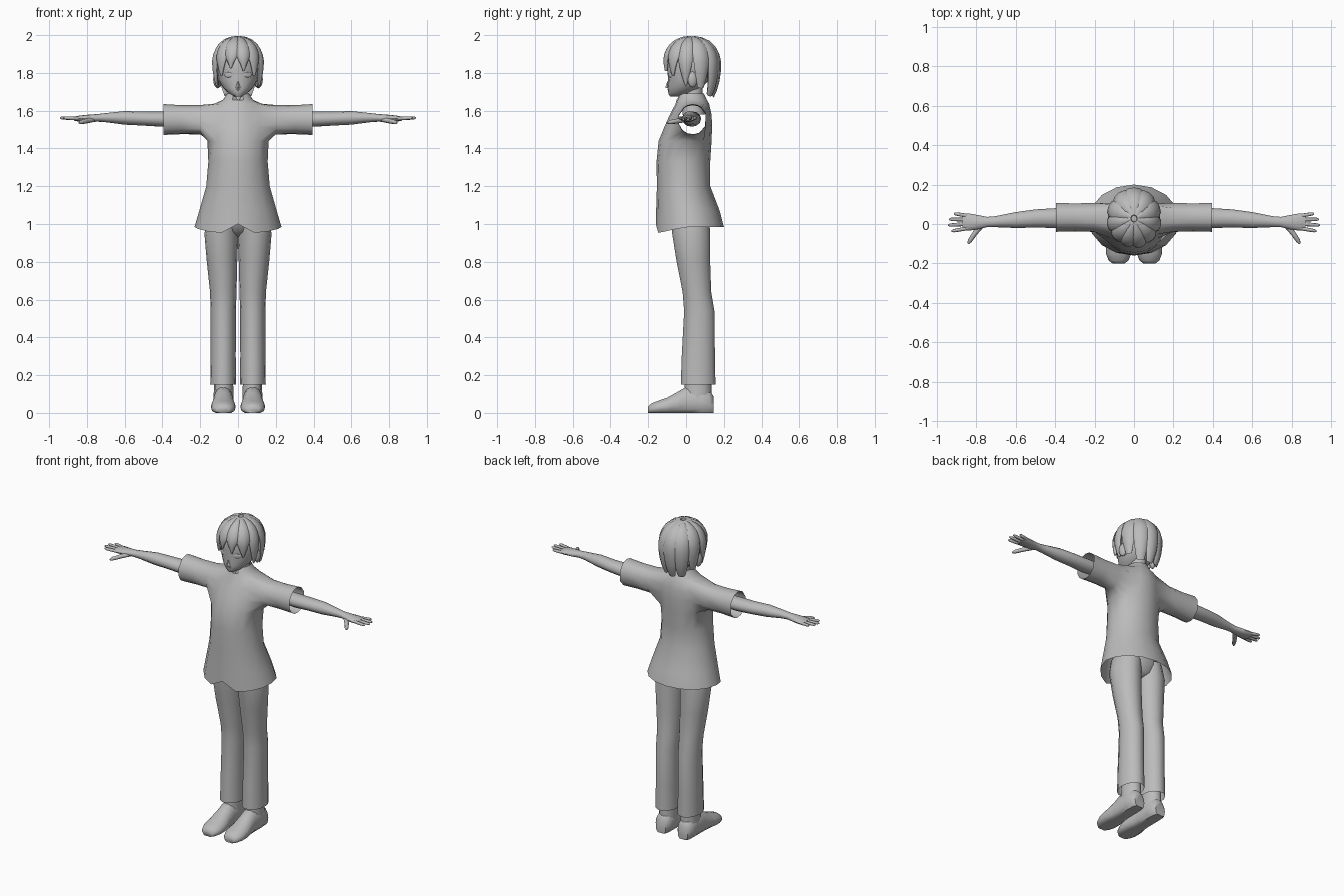
import bpy, bmesh, math
from mathutils import Vector, Matrix

cube = bpy.data.objects.get("Cube")
if cube:
    bpy.data.objects.remove(cube)

grey = bpy.data.materials.new("clay_grey")
grey.use_nodes = True
grey.diffuse_color = (0.5, 0.5, 0.5, 1)
grey.node_tree.nodes["Principled BSDF"].inputs["Base Color"].default_value = (0.5, 0.5, 0.5, 1)
X, Y, Z = Vector((1, 0, 0)), Vector((0, 1, 0)), Vector((0, 0, 1))
parts = []


def finish(name, bm, mirror=False):
    bmesh.ops.recalc_face_normals(bm, faces=bm.faces)
    mesh = bpy.data.meshes.new(name)
    bm.to_mesh(mesh)
    bm.free()
    mesh.materials.append(grey)
    obj = bpy.data.objects.new(name, mesh)
    bpy.context.collection.objects.link(obj)
    if mirror:
        mod = obj.modifiers.new("mirror", "MIRROR")
        mod.use_mirror_merge = False
    parts.append(obj)
    return obj


def ring(c, u, v, n):
    """Ellipse of n points round c with half-axes u and v."""
    return [Vector(c) + u * math.cos(math.tau * k / n) + v * math.sin(math.tau * k / n)
            for k in range(n)]


def loft(bm, rings, caps=True):
    rows = [[bm.verts.new(p) for p in r] for r in rings]
    n = len(rows[0])
    grid = []
    for a, b in zip(rows, rows[1:]):
        grid.append([bm.faces.new((a[k], a[(k + 1) % n], b[(k + 1) % n], b[k])) for k in range(n)])
    if caps:
        bm.faces.new(rows[0])
        bm.faces.new(rows[-1])
    return rows, grid


def flat_rings(table, n):
    """Level rings from rows of z, left x, right x, front y, back y."""
    return [ring(((x0 + x1) / 2, (y0 + y1) / 2, z), X * (x1 - x0) / 2, Y * (y1 - y0) / 2, n)
            for z, x0, x1, y0, y1 in table]


def ball(name, loc, scale, turn=0, mirror=False):
    bm = bmesh.new()
    m = Matrix.Translation(loc) @ Matrix.Rotation(math.radians(turn), 4, 'Z') @ Matrix.Diagonal((*scale, 1))
    bmesh.ops.create_uvsphere(bm, u_segments=12, v_segments=8, radius=1, matrix=m)
    finish(name, bm, mirror)


# Shirt: body loft with its sides opened and pulled out into sleeves
body = [(0.985, .23, -.16, .2), (1.07, .205, -.158, .178), (1.2, .168, -.154, .128),
        (1.33, .157, -.156, .128), (1.44, .162, -.145, .135), (1.52, .155, -.112, .138),
        (1.58, .15, -.085, .135), (1.637, .125, -.055, .122), (1.657, .08, -.05, .11),
        (1.69, .058, -.035, .095)]
bm = bmesh.new()
rows, grid = loft(bm, flat_rings([(z, -a, a, f, b) for z, a, f, b in body], 16), False)
for v in rows[0]:
    v.co.z -= .035 * max(0, -v.co.y / .16)
rows[0][12].co.z = 1.0
rows[-1][12].co.z = 1.64
holes = [grid[i][k] for i in (4, 5, 6) for k in (14, 15, 0, 1, 6, 7, 8, 9)]
bmesh.ops.delete(bm, geom=holes, context='FACES')
for side in (1, -1):
    rim = [e for e in bm.edges if e.is_boundary and
           all(1.4 < v.co.z < 1.639 and v.co.x * side > .04 for v in e.verts)]
    for x, zc, hz, hy in ((.2, 1.552, .078, .078), (.3, 1.552, .077, .075), (.395, 1.553, .082, .078)):
        geom = bmesh.ops.extrude_edge_only(bm, edges=rim)["geom"]
        rim = [g for g in geom if isinstance(g, bmesh.types.BMEdge)]
        for v in [g for g in geom if isinstance(g, bmesh.types.BMVert)]:
            t = math.atan2(v.co.z - zc, v.co.y - .035)
            v.co = (side * x, .035 + hy * math.cos(t), zc + hz * math.sin(t))
finish("shirt", bm)

# Trousers
bm = bmesh.new()
loft(bm, flat_rings([(1.04, 0, .155, -.085, .125), (.95, -.002, .178, -.076, .13),
                     (.8, .004, .165, -.052, .13), (.64, .008, .148, -.02, .135),
                     (.54, .011, .145, -.012, .152), (.3, .012, .145, -.025, .155),
                     (.15, .01, .147, -.03, .158)], 14), False)
finish("trouser_legs", bm, True)
bm = bmesh.new()
loft(bm, flat_rings([(1.2, -.14, .14, -.1, .11), (1.02, -.16, .16, -.085, .125),
                     (.96, -.1, .1, -.05, .11), (.935, -.03, .03, -.01, .07)], 14))
finish("trouser_seat", bm)

# Shoes: cross-sections from toe to heel, flattened on the ground
bm = bmesh.new()
sections = []
for y, half, top in ((-.2, .03, .035), (-.185, .05, .05), (-.15, .064, .064), (-.1, .066, .082),
                     (-.05, .058, .11), (0, .054, .14), (.08, .054, .14), (.125, .05, .12), (.145, .035, .09)):
    r = ring((.078, y, top * .4), X * half, Z * top * .6, 14)
    for p in r:
        p.z = max(p.z, 0)
    sections.append(r)
loft(bm, sections)
finish("shoes", bm, True)
bm = bmesh.new()
loft(bm, flat_rings([(.05, .025, .13, -.01, .135), (.12, .024, .128, -.01, .135),
                     (.24, .03, .125, 0, .13)], 12))
finish("ankles", bm, True)

# Arms with flat palms
bm = bmesh.new()
loft(bm, [ring((x, y, z), Y * hy, Z * hz, 12) for x, y, z, hy, hz in (
    (.28, .035, 1.558, .045, .038), (.4, .03, 1.555, .05, .04), (.5, .028, 1.558, .046, .037),
    (.6, .02, 1.562, .04, .036), (.7, .012, 1.563, .028, .024), (.745, .01, 1.562, .026, .02),
    (.79, .009, 1.559, .036, .02), (.84, .01, 1.558, .044, .016), (.868, .012, 1.557, .04, .01))])
finish("arms", bm, True)


def finger(bm, pts, r):
    pts = [Vector(p) for p in pts]
    across = (pts[-1] - pts[0]).cross(Z).normalized()
    loft(bm, [ring(p, across * r * s, Z * r * s, 8) for p, s in zip(pts, (1, 1, .85, .35))])


bm = bmesh.new()
for y0, x1, y1 in ((-.022, .925, -.036), (0, .943, -.006), (.022, .938, .024), (.042, .912, .053)):
    a, b = Vector((.845, y0, 1.558)), Vector((x1, y1, 1.562))
    finger(bm, [a.lerp(b, t) for t in (0, .5, .88, 1)], .0095)
finger(bm, [(.765, 0, 1.553), (.805, -.045, 1.545), (.832, -.085, 1.539), (.842, -.1, 1.536)], .013)
finish("fingers", bm, True)

# Head, neck and face
bm = bmesh.new()
loft(bm, flat_rings([(1.675, -.018, .018, -.085, -.03), (1.69, -.046, .046, -.093, .02),
                     (1.72, -.079, .079, -.097, .08), (1.76, -.102, .102, -.094, .12),
                     (1.82, -.115, .115, -.1, .15), (1.89, -.112, .112, -.095, .15),
                     (1.94, -.088, .088, -.065, .125), (1.975, -.04, .04, -.015, .075)], 20))
finish("head", bm)
bm = bmesh.new()
loft(bm, flat_rings([(1.58, -.06, .06, -.02, .1), (1.65, -.045, .045, -.012, .085),
                     (1.76, -.045, .045, -.012, .09)], 12))
finish("neck", bm)
bm = bmesh.new()
bmesh.ops.create_cone(bm, segments=4, radius1=.013, radius2=.002, depth=.035,
                      matrix=Matrix.Translation((0, -.097, 1.738)))
finish("nose", bm)
ball("mouth", (0, -.095, 1.711), (.016, .003, .003))
ball("eyes", (.052, -.083, 1.79), (.024, .004, .014), 27, True)
ball("ears", (.113, .035, 1.765), (.018, .027, .042), 15, True)

# Hair: overlapping locks fanning out from the crown
bm = bmesh.new()
# angle from the front, end height, half width, tip sharpness
locks = [(-18, 1.825, .04, .1), (14, 1.81, .04, .1), (-47, 1.785, .042, .1), (45, 1.785, .042, .1),
         (-78, 1.735, .04, .12), (77, 1.735, .04, .12), (-113, 1.725, .046, .4), (113, 1.725, .046, .4),
         (-147, 1.685, .046, .5), (147, 1.685, .046, .5), (180, 1.68, .046, .5)]
for angle, end, width, tip in locks:
    a = math.radians(angle)
    out = Vector((math.sin(a), -math.cos(a), 0))
    side = Vector((math.cos(a), math.sin(a), 0))
    last = math.acos((end - 1.845) / (.14 if end > 1.845 else .2))
    rings = []
    steps = 9
    for i in range(steps + 1):
        t = i / steps
        phi = .12 + (last - .12) * t
        drop = .14 if phi < math.pi / 2 else .2
        reach = math.sin(phi) if phi < math.pi / 2 else 1 - .45 * (1 - math.sin(phi))
        c = Vector((0, .028, 1.845)) + Vector((out.x * .122, out.y * .138, 0)) * reach + Z * drop * math.cos(phi)
        normal = (out * math.sin(phi) + Z * math.cos(phi)).normalized()
        grow = min(1, .2 + 1.1 * math.sin(min(phi, math.pi / 2)))
        fade = 1 if t < .6 else 1 - (1 - tip) * ((t - .6) / .4) ** 1.5
        rings.append(ring(c, side * width * grow * fade, normal * (.006 + .014 * grow * fade), 8))
    loft(bm, rings)
finish("hair_locks", bm)

# Smooth shading with crisp folds
bpy.ops.object.select_all(action='DESELECT')
for obj in parts:
    obj.select_set(True)
bpy.context.view_layer.objects.active = parts[0]
bpy.ops.object.shade_smooth_by_angle(angle=math.radians(50))
